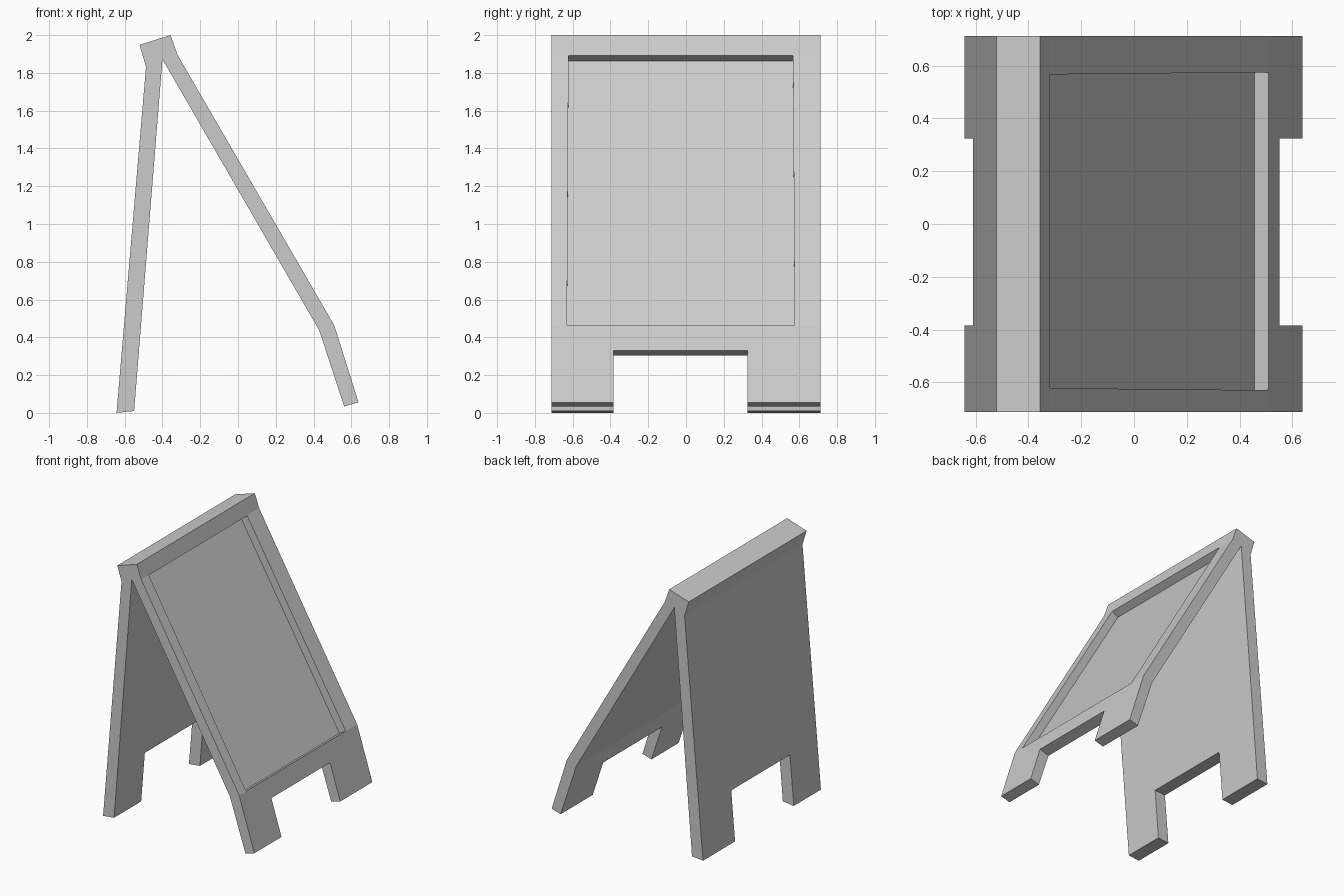
import bpy
import bmesh
from mathutils import Vector

if "Cube" in bpy.data.objects:
    bpy.data.objects.remove(bpy.data.objects["Cube"])


def prism(name, profile, y0, y1):
    """Closed solid from an (x, z) profile extruded along y."""
    bm = bmesh.new()
    face = bm.faces.new([bm.verts.new((x, y0, z)) for x, z in profile])
    ext = bmesh.ops.extrude_face_region(bm, geom=[face])
    top = [v for v in ext["geom"] if isinstance(v, bmesh.types.BMVert)]
    bmesh.ops.translate(bm, verts=top, vec=(0, y1 - y0, 0))
    bmesh.ops.recalc_face_normals(bm, faces=bm.faces[:])
    mesh = bpy.data.meshes.new(name)
    bm.to_mesh(mesh)
    bm.free()
    obj = bpy.data.objects.new(name, mesh)
    bpy.context.collection.objects.link(obj)
    return obj


def cut(target, cutter):
    mod = target.modifiers.new(cutter.name, 'BOOLEAN')
    mod.operation = 'DIFFERENCE'
    mod.solver = 'EXACT'
    mod.object = cutter
    bpy.context.view_layer.objects.active = target
    bpy.ops.object.modifier_apply(modifier=mod.name)
    bpy.data.objects.remove(cutter)


# Folding board: both leaning panels joined under the top cap
bend_top = Vector((-0.32, 1.895))
bend_low = Vector((0.51, 0.463))
board = prism("sandwich_board", [
    (-0.522, 1.948), (-0.357, 2.0), bend_top, bend_low,
    (0.638, 0.056), (0.562, 0.034), (0.43, 0.437), (-0.40, 1.872),
    (-0.55, 0.01), (-0.643, 0.0), (-0.487, 1.833)], -0.713, 0.713)

# Leg gaps at the bottom of each panel
gap_y = (-0.385, 0.325)
cut(board, prism("front_leg_gap", [
    (0.394, 0.28), (0.71, 0.38), (0.80, -0.2), (0.394, -0.2)], *gap_y))
cut(board, prism("rear_leg_gap", [
    (-0.75, 0.37), (-0.42, 0.398), (-0.42, -0.2), (-0.75, -0.2)], *gap_y))

# Recessed writing panel on the sloping side, slightly wider at the bottom
along = (bend_low - bend_top).normalized()
normal = Vector((-along.y, along.x))
a, b = bend_top + along * 0.002, bend_low - along * 0.002
recess = prism("writing_recess", [
    a - normal * 0.061, a + normal * 0.1,
    b + normal * 0.1, b - normal * 0.061], -0.63, 0.575)
for v in recess.data.vertices:
    if v.co.z > 1.2:
        v.co.y += 0.008 if v.co.y < 0 else -0.008
cut(board, recess)
